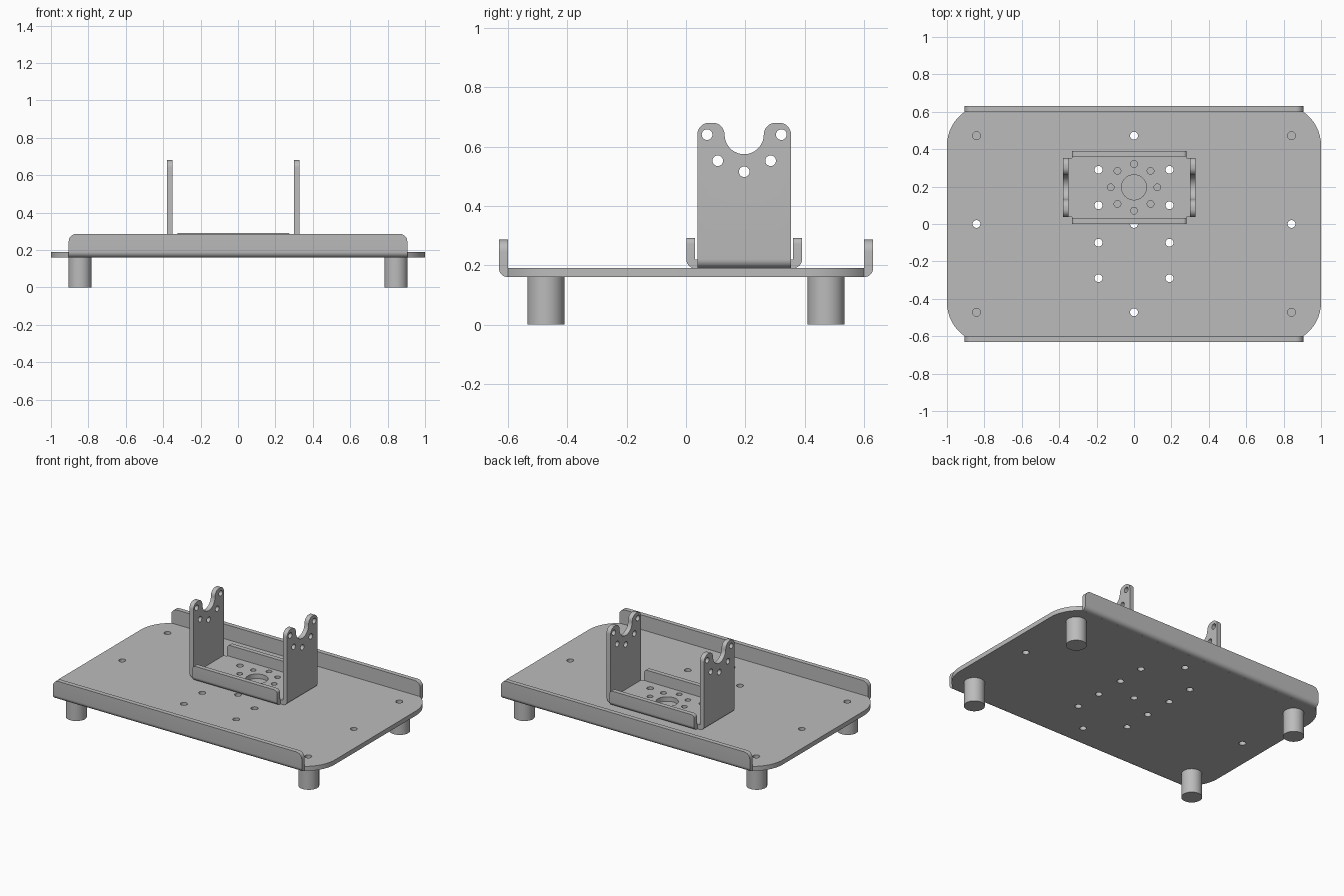
import bpy, bmesh
from math import cos, sin, radians
from mathutils import Vector

cube = bpy.data.objects.get("Cube")
if cube:
    bpy.data.objects.remove(cube)

metal = bpy.data.materials.new("grey metal")
metal.use_nodes = True
grey = (0.5, 0.5, 0.5, 1)
metal.diffuse_color = grey
metal.node_tree.nodes["Principled BSDF"].inputs["Base Color"].default_value = grey

T = 0.03            # sheet thickness
BOTTOM = 0.16       # underside of the base
TOP = BOTTOM + T    # upper face of the base


def arc(cx, cy, r, a0, a1, n=8):
    steps = [radians(a0 + (a1 - a0) * i / n) for i in range(n + 1)]
    return [(cx + r * cos(a), cy + r * sin(a)) for a in steps]


def circle(x, y, r, n=24):
    return arc(x, y, r, 0, 360, n)[:-1]


def sheet(bm, rings, w0, w1, axes):
    """Extrude an outline with holes; axes names the world axes of u, v, w."""
    caps = ([], [])
    for ring in rings:
        loops = []
        for w in (w0, w1):
            loop = []
            for u, v in ring:
                p = dict(zip(axes, (u, v, w)))
                loop.append(bm.verts.new((p["x"], p["y"], p["z"])))
            loops.append(loop)
        n = len(ring)
        for cap, loop in zip(caps, loops):
            cap += [bm.edges.new((loop[i], loop[(i + 1) % n])) for i in range(n)]
        for i in range(n):
            j = (i + 1) % n
            bm.faces.new((loops[0][i], loops[0][j], loops[1][j], loops[1][i]))
    for cap in caps:
        bmesh.ops.triangle_fill(bm, use_beauty=True, edges=cap)


def bend(bm, s, inner, z, half, axes):
    """Quarter-round fold along the bottom of an upright flange."""
    profile = [(inner, z + T)] + arc(inner, z + T, T, -90, 0)
    sheet(bm, [[(u * s, v) for u, v in profile]], -half, half, axes)


def tab(half, low, high, r):
    """Upright flange outline with rounded top corners."""
    return ([(-half, low), (half, low)] + arc(half - r, high - r, r, 0, 90)
            + arc(r - half, high - r, r, 90, 180))


def finish(bm, name, location=(0, 0, 0)):
    # weld the folds to the flanges, dropping the touching faces
    centres = {}
    for f in bm.faces:
        key = tuple(round(c, 4) for c in f.calc_center_median())
        centres.setdefault(key, []).append(f)
    inside = [f for group in centres.values() if len(group) > 1 for f in group]
    bmesh.ops.delete(bm, geom=inside, context="FACES")
    bmesh.ops.remove_doubles(bm, verts=bm.verts, dist=0.0001)
    bmesh.ops.recalc_face_normals(bm, faces=bm.faces)
    mesh = bpy.data.meshes.new(name)
    bm.to_mesh(mesh)
    bm.free()
    mesh.materials.append(metal)
    obj = bpy.data.objects.new(name, mesh)
    obj.location = location
    bpy.context.collection.objects.link(obj)
    bpy.ops.object.select_all(action="DESELECT")
    obj.select_set(True)
    bpy.context.view_layer.objects.active = obj
    bpy.ops.object.shade_smooth_by_angle(angle=radians(30))
    return obj


# Base plate: rounded corners and drilled holes
corner = arc(0.782, 0.42, 0.218, 0, 55.6)
outline = (corner + [(-x, y) for x, y in reversed(corner)]
           + [(-x, -y) for x, y in corner] + [(x, -y) for x, y in reversed(corner)])
mounts = [(x, y) for x in (-0.19, 0.19) for y in (-0.29, -0.1, 0.1, 0.29)]
edge_holes = [(x, y) for x in (-0.842, 0, 0.842) for y in (-0.472, 0, 0.472)]
holes = [circle(x, y, 0.021) for x, y in mounts + edge_holes]
bm = bmesh.new()
sheet(bm, [outline] + holes, BOTTOM, TOP, "xyz")
finish(bm, "base_plate")

# Long flanges at the front and back of the base
for s, side in ((-1, "front"), (1, "back")):
    bm = bmesh.new()
    sheet(bm, [tab(0.905, TOP, 0.286, 0.04)], s * 0.6, s * (0.6 + T), "xzy")
    bend(bm, s, 0.6, BOTTOM, 0.905, "yzx")
    finish(bm, side + "_base_flange")

# Four round feet
for sx, side in ((-1, "right"), (1, "left")):
    for sy, end in ((-1, "front"), (1, "back")):
        bm = bmesh.new()
        sheet(bm, [circle(0, 0, 0.0625, 40)], 0, BOTTOM, "xyz")
        finish(bm, f"{end}_{side}_foot", (sx * 0.845, sy * 0.472, 0))

# Bracket floor: cross-shaped sheet with a bore, a ring of holes and four mounts
CENTRE = Vector((-0.025, 0.196, 0))
WALL_IN, WALL_HALF = 0.325, 0.158
LIP_IN, LIP_HALF = 0.165, 0.307
quarter = [(WALL_IN, WALL_HALF), (LIP_HALF, WALL_HALF), (LIP_HALF, LIP_IN)]
floor = (quarter + [(-x, y) for x, y in reversed(quarter)]
         + [(-x, -y) for x, y in quarter] + [(x, -y) for x, y in reversed(quarter)])
bore = -CENTRE.x
holes = [circle(bore, 0, 0.067, 40)]
holes += [circle(x, y, 0.018) for x, y in arc(bore, 0, 0.125, 0, 315, 7)]
holes += [circle(x - CENTRE.x, y - CENTRE.y, 0.021) for x, y in mounts if y > 0]
bm = bmesh.new()
sheet(bm, [floor] + holes, TOP, TOP + T, "xyz")
finish(bm, "bracket_floor", CENTRE)

# Low lips at the front and back of the bracket
for s, side in ((-1, "front"), (1, "back")):
    bm = bmesh.new()
    sheet(bm, [tab(LIP_HALF, TOP + T, 0.292, 0.02)],
          s * LIP_IN, s * (LIP_IN + T), "xzy")
    bend(bm, s, LIP_IN, TOP, LIP_HALF, "yzx")
    finish(bm, side + "_bracket_lip", CENTRE)

# Tall notched walls with bolt holes
ear = arc(WALL_HALF - 0.04, 0.64, 0.04, 0, 90) + arc(0.106, 0.64, 0.04, 90, 180)
wall = ([(-WALL_HALF, TOP + T), (WALL_HALF, TOP + T)] + ear
        + arc(0, 0.64, 0.066, -10, -170, 16)
        + [(-y, z) for y, z in reversed(ear)])
bolts = [(0, 0.515)] + [(s * y, z) for s in (-1, 1)
                        for y, z in ((0.125, 0.64), (0.089, 0.552))]
for s, side in ((-1, "right"), (1, "left")):
    bm = bmesh.new()
    sheet(bm, [wall] + [circle(y, z, 0.018) for y, z in bolts],
          s * WALL_IN, s * (WALL_IN + T), "yzx")
    bend(bm, s, WALL_IN, TOP, WALL_HALF, "xzy")
    finish(bm, side + "_bracket_wall", CENTRE)
